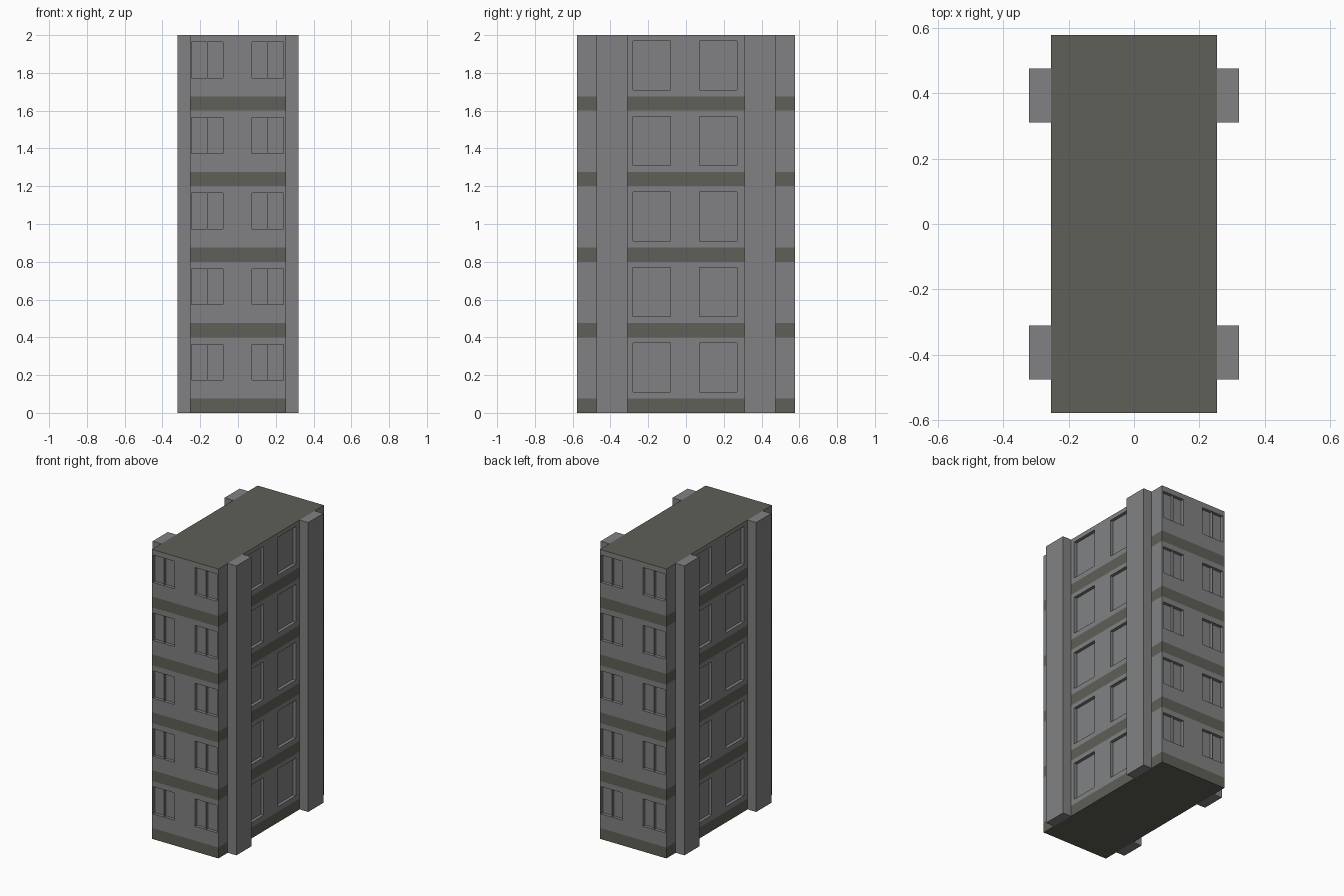
import bpy, bmesh
from mathutils import Vector

cube = bpy.data.objects.get("Cube")
if cube:
    bpy.data.objects.remove(cube, do_unlink=True)

HX, HY, HEIGHT, STOREY, FLOORS = 0.254, 0.577, 2.0, 0.4, 5
BAND, RECESS = 0.075, 0.022
# Window spans along each facade (seen from outside), and heights in a storey
END_SPANS, END_Z = [(-0.245, -0.08), (0.075, 0.242)], (0.174, 0.363)
SIDE_SPANS, SIDE_Z = [(-0.28, -0.082), (0.072, 0.269)], (0.11, 0.37)


def material(name, rgb):
    m = bpy.data.materials.new(name)
    m.use_nodes = True
    m.diffuse_color = (*rgb, 1)
    m.node_tree.nodes["Principled BSDF"].inputs["Base Color"].default_value = (*rgb, 1)
    return m


concrete = material("grey concrete", (0.22, 0.222, 0.227))
trim = material("dark olive trim", (0.115, 0.115, 0.098))


def add_box(bm, lo, hi):
    lo, hi = Vector(lo), Vector(hi)
    for v in bmesh.ops.create_cube(bm, size=1)["verts"]:
        v.co = Vector((lo[i] + (v.co[i] + 0.5) * (hi[i] - lo[i]) for i in range(3)))


def finish(bm, name, *mats):
    me = bpy.data.meshes.new(name)
    bmesh.ops.recalc_face_normals(bm, faces=bm.faces)
    bm.to_mesh(me)
    bm.free()
    for m in mats:
        me.materials.append(m)
    ob = bpy.data.objects.new(name, me)
    bpy.context.collection.objects.link(ob)
    return ob


def cut(bm, axis, pos):
    co, no = Vector(), Vector()
    co[axis], no[axis] = pos, 1
    bmesh.ops.bisect_plane(bm, geom=bm.verts[:] + bm.edges[:] + bm.faces[:],
                           plane_co=co, plane_no=no, dist=1e-5)


# Tower: box cut along window and band edges
bm = bmesh.new()
add_box(bm, (-HX, -HY, 0), (HX, HY, HEIGHT))
for axis, spans in ((0, END_SPANS), (1, SIDE_SPANS)):
    for t in [e for span in spans for e in span]:
        cut(bm, axis, t)
        cut(bm, axis, -t)
for i in range(FLOORS):
    for z in (0, BAND, *END_Z, *SIDE_Z):
        if i + z > 0:
            cut(bm, 2, i * STOREY + z)

# Bands, roof and base take the trim colour
bm.normal_update()
for f in bm.faces:
    low = f.calc_center_median().z % STOREY < BAND
    f.material_index = int(low or abs(f.normal.z) > 0.5)

# Recess the windows, one facade at a time
for axis, spans, (z0, z1) in ((0, END_SPANS, END_Z), (1, SIDE_SPANS, SIDE_Z)):
    for sign in (1, -1):
        outward = Vector((0, -sign, 0)) if axis == 0 else Vector((sign, 0, 0))
        bm.normal_update()
        limit = HY if axis == 0 else HX
        panes = []
        for f in bm.faces:
            c = f.calc_center_median()
            t = c[axis] * sign
            if (f.normal.dot(outward) > 0.9 and c.dot(outward) > limit - 0.001
                    and z0 < c.z % STOREY < z1
                    and any(a < t < b for a, b in spans)):
                panes.append(f)
        out = bmesh.ops.extrude_face_region(bm, geom=panes)["geom"]
        moved = [g for g in out if isinstance(g, bmesh.types.BMVert)]
        bmesh.ops.translate(bm, verts=moved, vec=-outward * RECESS)
        old = [f for f in panes if f.is_valid]
        if old:
            bmesh.ops.delete(bm, geom=old, context='FACES_ONLY')
finish(bm, "tower", concrete, trim)

# Thin upright dividers in the end windows
bm = bmesh.new()
for sign in (1, -1):
    for a, b in END_SPANS:
        x = sign * (a + b) / 2
        y0, y1 = sorted((-sign * HY, -sign * (HY - RECESS)))
        for i in range(FLOORS):
            add_box(bm, (x - 0.001, y0, i * STOREY + END_Z[0]),
                    (x + 0.001, y1, i * STOREY + END_Z[1]))
finish(bm, "window_dividers", concrete)

# Full-height pilasters on both long sides
for sx, side in ((1, "left"), (-1, "right")):
    for sy, end in ((-1, "front"), (1, "back")):
        bm = bmesh.new()
        x0, x1 = sorted((sx * HX, sx * 0.32))
        y0, y1 = sorted((sy * 0.31, sy * 0.475))
        add_box(bm, (x0, y0, 0), (x1, y1, HEIGHT))
        finish(bm, f"pilaster_{end}_{side}", concrete)
